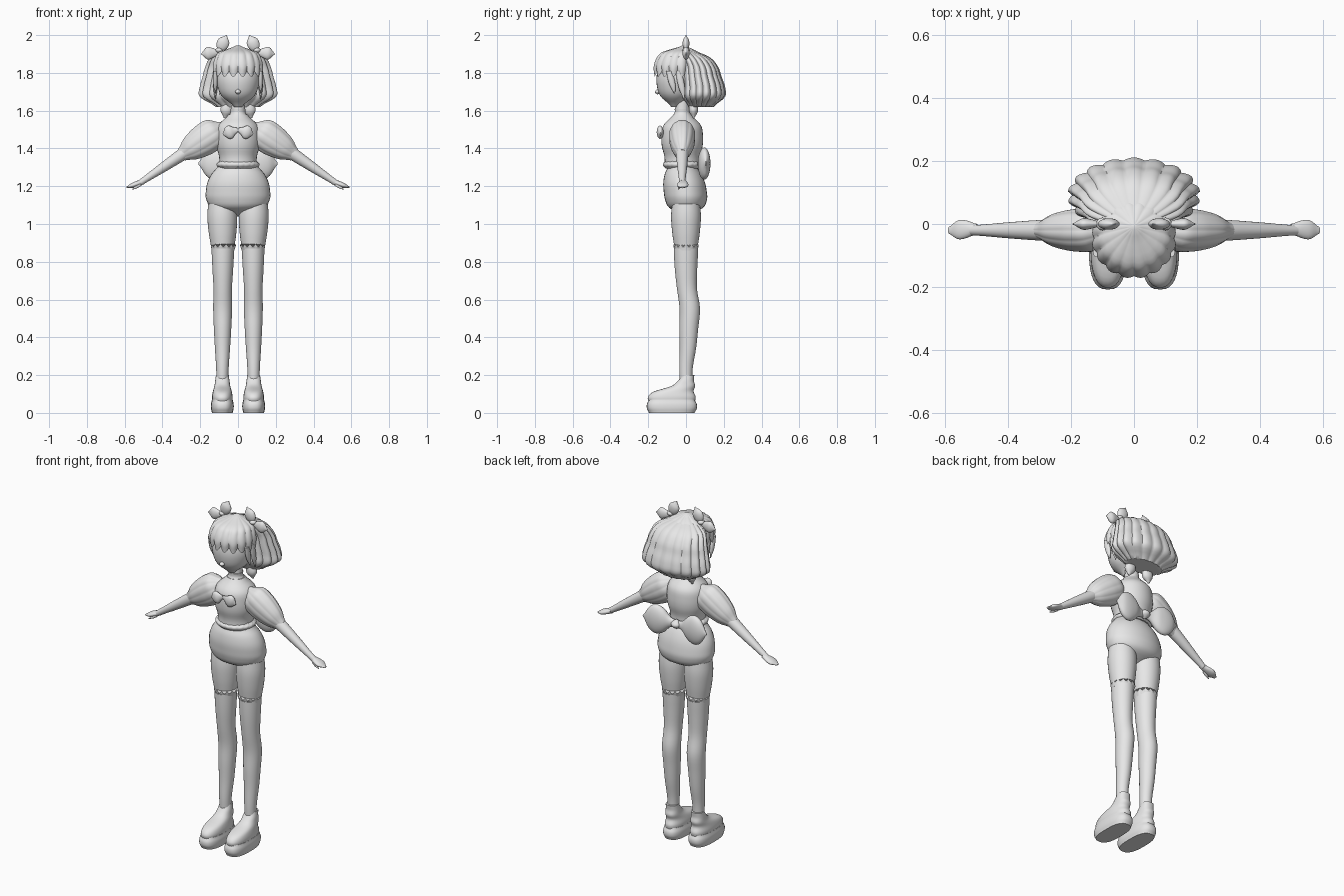
import bpy, bmesh, math
from mathutils import Vector

default_cube = bpy.data.objects.get("Cube")
if default_cube:
    bpy.data.objects.remove(default_cube)

GREY = (0.8, 0.8, 0.8, 1)
clay = bpy.data.materials.new("light_grey")
clay.use_nodes = True
clay.diffuse_color = GREY
clay.node_tree.nodes["Principled BSDF"].inputs["Base Color"].default_value = GREY


def along(values, t):
    """Smooth curve through evenly spaced values, read at t from start to end."""
    last = len(values) - 1
    first = min(int(t * last), max(last - 1, 0))
    f = t * last - first
    before, here, there, after = [values[max(0, min(last, first + k))] for k in (-1, 0, 1, 2)]
    slope_in, slope_out = (there - before) / 2, (after - here) / 2
    rise = there - here
    return (here + slope_in * f + (3 * rise - 2 * slope_in - slope_out) * f ** 2
            + (slope_in + slope_out - 2 * rise) * f ** 3)


def power(value, exponent):
    return math.copysign(abs(value) ** exponent, value)


def form(name, start, end, widths, flat=(1,), sway=(0,), mirror=False,
         ribs=0, groove=0, jag=0, boxy=1):
    """Sweep ellipses from start to end: widths are radii, flat is depth per width,
    sway moves the centre in y, ribs groove the sides and jag scallops the end."""
    start, end = Vector(start), Vector(end)
    axis = end - start
    side = Vector((axis.z, 0, -axis.x)).normalized()
    front = Vector((0, 1, 0))
    rows = 4 * (len(widths) - 1)
    segments = 8 * ribs or 32
    bm = bmesh.new()
    rings = []
    for row in range(rows + 1):
        t = row / rows
        centre = start + axis * t + front * along(sway, t)
        width = max(along(widths, t), 0.001)
        depth = width * along(flat, t)
        ring = []
        for k in range(segments):
            angle = math.tau * k / segments
            wave = abs(math.sin(ribs * angle / 2))
            radius = 1 - groove * (1 - wave)
            point = centre + side * power(math.cos(angle), boxy) * width * radius
            point += front * power(math.sin(angle), boxy) * depth * radius
            point.z -= jag * wave * max(0, 2 * t - 1)
            ring.append(bm.verts.new(point))
        rings.append(ring)
    for lower, upper in zip(rings, rings[1:]):
        for k in range(segments):
            bm.faces.new((lower[k - 1], lower[k], upper[k], upper[k - 1]))
    bm.faces.new(rings[0])
    bm.faces.new(rings[-1])
    bmesh.ops.recalc_face_normals(bm, faces=bm.faces)
    mesh = bpy.data.meshes.new(name)
    bm.to_mesh(mesh)
    bm.free()
    mesh.materials.append(clay)
    part = bpy.data.objects.new(name, mesh)
    bpy.context.collection.objects.link(part)
    bpy.ops.object.select_all(action='DESELECT')
    part.select_set(True)
    bpy.context.view_layer.objects.active = part
    bpy.ops.object.shade_smooth_by_angle(angle=math.radians(45))
    if mirror:
        part.modifiers.new("mirror", 'MIRROR')


def knot(name, centre, radius, **options):
    """Small round form, used for the nose and the bow knots."""
    reach = Vector((0, 0, radius))
    circle = [radius * math.sin(math.pi * k / 6) for k in range(7)]
    middle = Vector(centre)
    form(name, middle - reach, middle + reach, circle, **options)


# Head and neck
form("head", start=(0, -.04, 1.9), end=(0, -.06, 1.62),
     widths=(.05, .1, .115, .11, .085, .02), flat=(.93,))
knot("nose", centre=(0, -.15, 1.7), radius=.015)
form("neck", start=(0, -.02, 1.55), end=(0, -.02, 1.66), widths=(.04, .035))
form("collar", start=(0, -.02, 1.57), end=(0, -.02, 1.61), widths=(.05, .04, .04))

# Hair
form("hair_bob", start=(0, 0, 1.94), end=(0, 0, 1.62),
     widths=(.01, .14, .175, .19, .205, .205, .12), flat=(.57,),
     sway=(-.01, .04, .07, .08, .09, .09, .08), ribs=18, groove=.07)
form("hair_fringe", start=(0, 0, 1.945), end=(0, 0, 1.81),
     widths=(.01, .1, .125, .135, .13), flat=(.95,),
     sway=(-.01, -.03, -.04, -.045, -.045), ribs=16, groove=.06, jag=.03)
for lock, y, tip in (("front", -.08, 1.69), ("rear", -.03, 1.66)):
    form(lock + "_side_locks", start=(.12, y - .01, 1.81), end=(.12, y + .02, tip),
         widths=(.01, .012, .01, .002), flat=(1.5,), mirror=True)
form("nape_tufts", start=(.05, .04, 1.66), end=(.07, .04, 1.56),
     widths=(.02, .03, .03, .005), flat=(.75,), mirror=True)

# Hair ribbons
form("ribbon_upper_loops", start=(.1, 0, 1.91), end=(.06, 0, 2),
     widths=(.01, .03, .03, .002), flat=(.55,), mirror=True)
form("ribbon_outer_loops", start=(.1, 0, 1.91), end=(.195, 0, 1.9),
     widths=(.01, .025, .033, .003), flat=(.55,), mirror=True)
knot("ribbon_knots", centre=(.1, 0, 1.92), radius=.02, mirror=True)

# Body and bows
form("torso", start=(0, -.02, 1.3), end=(0, -.02, 1.58),
     widths=(.1, .1, .115, .117, .105, .05), flat=(.94,))
form("waistband", start=(0, -.02, 1.295), end=(0, -.02, 1.335),
     widths=(.1, .113, .113, .1), flat=(.9,), ribs=20, groove=.015, jag=.005)
form("bloomers", start=(0, 0, 1.31), end=(0, 0, 1.04),
     widths=(.105, .14, .162, .17, .168, .135, .01), flat=(.7, .67, .65),
     sway=(-.02, -.01, 0, 0))
form("chest_bow", start=(0, -.14, 1.5), end=(.08, -.135, 1.475),
     widths=(.01, .02, .035, .03, .004), flat=(.5,), mirror=True)
form("back_bow", start=(0, .085, 1.32), end=(.21, .105, 1.32),
     widths=(.02, .03, .07, .085, .065, .005), flat=(.7, .4, .4), mirror=True)
knot("back_bow_knot", centre=(0, .09, 1.32), radius=.03)

# Arms
form("puff_sleeves", start=(.075, -.02, 1.515), end=(.3, -.02, 1.365),
     widths=(.03, .08, .087, .08, .064, .035), flat=(.8,), ribs=12, groove=.03, mirror=True)
form("forearms", start=(.27, -.02, 1.385), end=(.515, -.02, 1.22),
     widths=(.034, .026, .016), mirror=True)
form("hands", start=(.5, -.015, 1.225), end=(.59, -.02, 1.193),
     widths=(.014, .015, .013, .004), flat=(1.1, 1.8, 2.3, 2.5), mirror=True)
form("thumbs", start=(.515, -.03, 1.21), end=(.56, -.04, 1.183),
     widths=(.008, .008, .002), mirror=True)

# Legs
form("thighs", start=(.085, 0, 1.14), end=(.08, 0, .86),
     widths=(.07, .079, .073, .06), mirror=True)
form("stockings", start=(.083, 0, .13), end=(.08, 0, .87),
     widths=(.03, .033, .04, .046, .05, .049, .055, .06), flat=(1.08,),
     sway=(0, 0, .01, .015, .02, .005, 0, 0), mirror=True)
form("stocking_frills", start=(.078, 0, .855), end=(.078, 0, .895),
     widths=(.058, .064, .067), ribs=14, groove=.02, jag=.015, mirror=True)

# Shoes
form("soles", start=(.083, -.075, 0), end=(.083, -.075, .07),
     widths=(.055, .06, .06, .055), flat=(2.2,), boxy=.75, mirror=True)
form("shoe_uppers", start=(.083, 0, .055), end=(.083, 0, .2),
     widths=(.053, .055, .05, .042, .038, .034), flat=(2.3, 2.3, 2.1, 1.5, 1.1, 1),
     sway=(-.075, -.075, -.065, -.015, 0, .01), boxy=.85, mirror=True)
